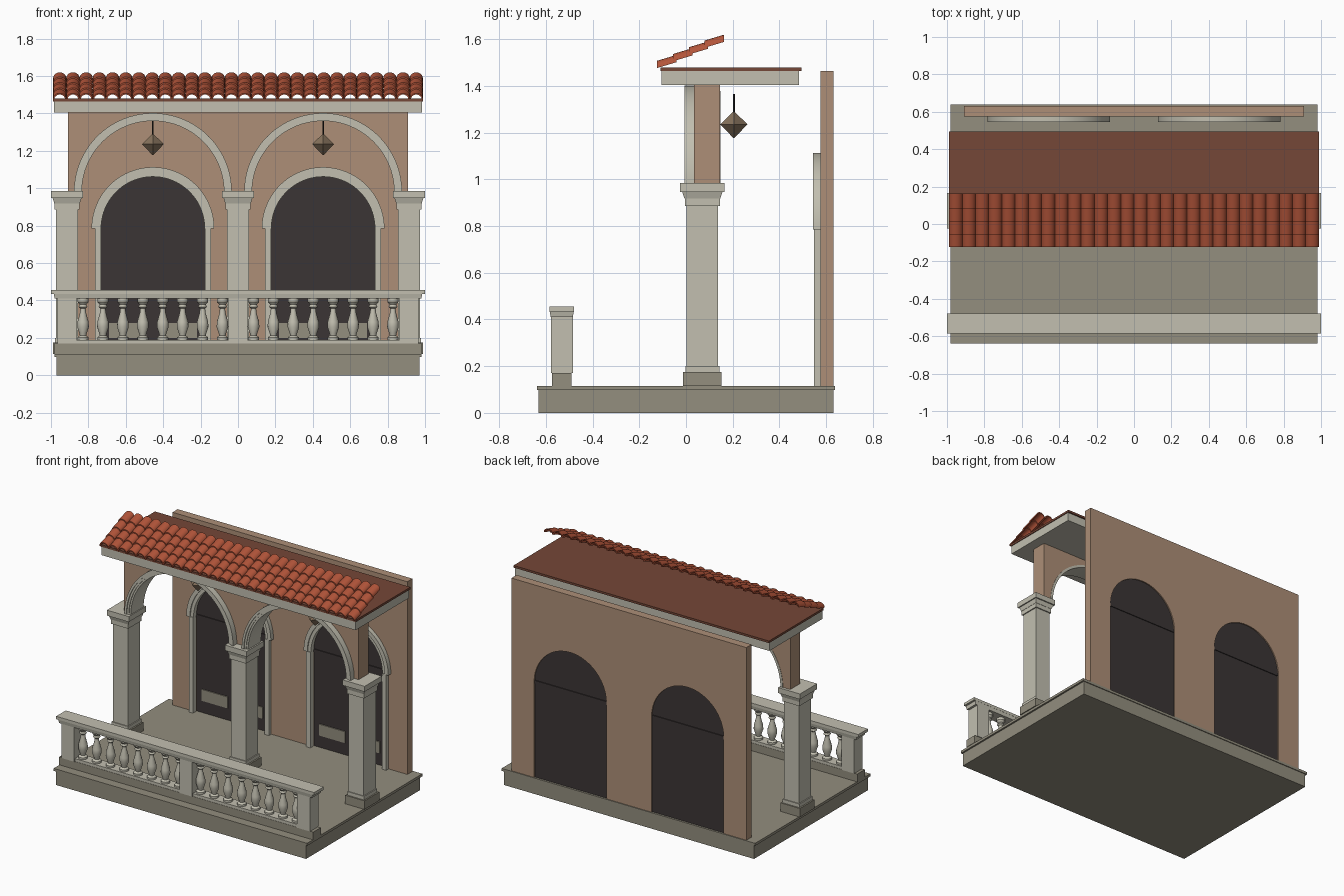
import bpy
import bmesh
from math import sin, cos, pi, radians

cube = bpy.data.objects.get("Cube")
if cube:
    bpy.data.objects.remove(cube, do_unlink=True)


def material(name, hexcode):
    def lin(c):
        return c / 12.92 if c <= 0.04045 else ((c + 0.055) / 1.055) ** 2.4
    col = [lin(int(hexcode[i:i + 2], 16) / 255) for i in (0, 2, 4)] + [1.0]
    m = bpy.data.materials.new(name)
    m.use_nodes = True
    m.diffuse_color = col
    bsdf = next(n for n in m.node_tree.nodes if n.type == "BSDF_PRINCIPLED")
    bsdf.inputs["Base Color"].default_value = col
    return m


STONE = material("pale stone", "C2BFB0")
DARK = material("grey stone", "938E7E")
WALL = material("tan plaster", "AD8F77")
TILE = material("terracotta", "B3553A")
BOARD = material("brown roof board", "754737")
DOOR = material("dark door", "3B3535")
METAL = material("black iron", "2A2624")
GLASS = material("bronze lantern", "86725C")


def finish(name, bm, mat, smooth=False):
    bmesh.ops.recalc_face_normals(bm, faces=bm.faces[:])
    me = bpy.data.meshes.new(name)
    bm.to_mesh(me)
    bm.free()
    me.materials.append(mat)
    ob = bpy.data.objects.new(name, me)
    bpy.context.collection.objects.link(ob)
    if smooth:
        bpy.ops.object.select_all(action="DESELECT")
        ob.select_set(True)
        bpy.context.view_layer.objects.active = ob
        bpy.ops.object.shade_smooth_by_angle(angle=radians(35))
    return ob


def add_prism(bm, pts, y0, y1, slope=0.0):
    """Extrude an x/z outline along y, optionally rising with y."""
    f = bm.faces.new([bm.verts.new((x, y0, z)) for x, z in pts])
    new = bmesh.ops.extrude_face_region(bm, geom=[f])["geom"]
    for v in new:
        if isinstance(v, bmesh.types.BMVert):
            v.co.y = y1
            v.co.z += slope * (y1 - y0)


def prism(name, pts, y0, y1, mat, smooth=False):
    bm = bmesh.new()
    add_prism(bm, pts, y0, y1)
    return finish(name, bm, mat, smooth)


def block(name, cx, cy, hx, hy, z0, z1, mat, grow=0.0):
    """Box by centre and half sizes; grow widens the top."""
    bm = bmesh.new()
    bmesh.ops.create_cube(bm, size=2)
    for v in bm.verts:
        g = grow if v.co.z > 0 else 0
        v.co = (cx + v.co.x * (hx + g), cy + v.co.y * (hy + g), z1 if v.co.z > 0 else z0)
    return finish(name, bm, mat)


def arc(cx, cz, rx, rz, n):
    """Half ellipse from left to right over the top."""
    return [(cx - rx * cos(pi * i / n), cz + rz * sin(pi * i / n)) for i in range(n + 1)]


def band(cx, cz, r0, r1, n=40):
    return arc(cx, cz, r1, r1, n) + arc(cx, cz, r0, r0, n)[::-1]


def lathe(name, profile, cx, cy, mat, n, smooth, turn=0.0):
    bm = bmesh.new()
    rings = [[bm.verts.new((cx + r * cos(turn + 2 * pi * i / n),
                            cy + r * sin(turn + 2 * pi * i / n), z)) for i in range(n)]
             for r, z in profile]
    for a, b in zip(rings, rings[1:]):
        for i in range(n):
            j = (i + 1) % n
            bm.faces.new((a[i], a[j], b[j], b[i]))
    bm.faces.new(rings[0])
    bm.faces.new(rings[-1])
    return finish(name, bm, mat, smooth)


BAY = 0.455
FLOOR = 0.115

# Base and floor
block("base", 0, 0, 0.97, 0.632, 0, 0.097, DARK)
block("floor_slab", 0, 0, 0.982, 0.638, 0.097, FLOOR, DARK)

# Balustrade
RY = -0.532
block("balustrade_plinth", 0, RY, 0.985, 0.042, FLOOR, 0.17, DARK)
block("balustrade_bottom_rail", 0, RY, 0.96, 0.04, 0.17, 0.19, STONE)
block("balustrade_rail_moulding", 0, RY, 0.98, 0.047, 0.41, 0.435, STONE, 0.005)
block("balustrade_top_rail", 0, RY, 1.0, 0.053, 0.435, 0.455, STONE)
for label, x in (("right", -0.914), ("middle", 0), ("left", 0.914)):
    block(f"balustrade_post_{label}", x, RY, 0.05, 0.047, 0.17, 0.41, STONE)
turned = [(0.03, 0.19), (0.03, 0.203), (0.017, 0.213), (0.02, 0.225), (0.031, 0.258),
          (0.03, 0.285), (0.016, 0.335), (0.014, 0.357), (0.024, 0.366), (0.018, 0.378),
          (0.03, 0.393), (0.03, 0.412)]
for side in (-1, 1):
    for i in range(8):
        lathe("baluster", turned, side * (0.083 + i * 0.1065), RY, STONE, 14, True)

# Columns with stepped bases and capitals
CY = 0.07
for label, x in (("right", -0.914), ("middle", 0), ("left", 0.914)):
    block(f"column_base_{label}", x, CY, 0.075, 0.082, FLOOR, 0.175, DARK)
    block(f"column_foot_{label}", x, CY, 0.065, 0.073, 0.175, 0.2, STONE)
    block(f"column_shaft_{label}", x, CY, 0.058, 0.067, 0.2, 0.9, STONE)
    block(f"capital_collar_{label}", x, CY, 0.066, 0.075, 0.887, 0.918, STONE)
    block(f"capital_flare_{label}", x, CY, 0.068, 0.077, 0.918, 0.947, STONE, 0.009)
    block(f"capital_top_{label}", x, CY, 0.085, 0.095, 0.947, 0.985, STONE)


# Walls with arched openings
def arched_wall(name, half, z0, z1, spring, r, y0, y1):
    pts = [(-half, z0), (-half, z1), (half, z1), (half, z0)]
    for cx in (BAY, -BAY):
        notch = arc(cx, spring, r, r, 40)[::-1]
        if spring > z0:
            notch = [(cx + r, z0)] + notch + [(cx - r, z0)]
        pts += notch
    return prism(name, pts, y0, y1, WALL)


arched_wall("arcade_wall", 0.91, 0.98, 1.405, 0.985, 0.39, 0.035, 0.145)
arched_wall("back_wall", 0.91, FLOOR, 1.465, 0.785, 0.28, 0.575, 0.632)

for side, label in ((-1, "right"), (1, "left")):
    cx = side * BAY
    # Arcade arch lining and mouldings
    prism(f"arch_lining_{label}", band(cx, 0.98, 0.38, 0.398), 0.005, 0.147, STONE, True)
    prism(f"arch_moulding_{label}", band(cx, 0.98, 0.392, 0.408), 0.0, 0.036, STONE, True)
    prism(f"arch_outer_moulding_{label}", band(cx, 0.98, 0.406, 0.422), -0.007, 0.036, STONE, True)

    # Doorway: dark leaves, rails, kick plates
    door = [(cx - 0.282, FLOOR)] + arc(cx, 0.785, 0.282, 0.282, 40) + [(cx + 0.282, FLOOR)]
    prism(f"door_{label}", door, 0.59, 0.624, DOOR)
    block(f"door_transom_{label}", cx, 0.607, 0.279, 0.023, 0.772, 0.795, DOOR)
    block(f"door_meeting_stile_{label}", cx, 0.588, 0.008, 0.005, FLOOR, 0.785, DOOR)
    for leaf in (-1, 1):
        block(f"door_kick_plate_{label}", cx + leaf * 0.135, 0.587, 0.1, 0.004, 0.2, 0.28, DARK)
        block(f"door_jamb_{label}", cx + leaf * 0.294, 0.566, 0.016, 0.018, FLOOR, 0.785, STONE)
    prism(f"door_arch_inner_{label}", band(cx, 0.785, 0.277, 0.303), 0.553, 0.584, STONE, True)
    prism(f"door_arch_outer_{label}", band(cx, 0.785, 0.3, 0.328), 0.545, 0.584, STONE, True)

    # Hanging lantern
    lathe(f"lantern_{label}", [(0.003, 1.29), (0.058, 1.236), (0.003, 1.178)], cx, 0.205,
          GLASS, 4, False)
    lathe(f"lantern_rod_{label}", [(0.004, 1.285), (0.004, 1.365)], cx, 0.205, METAL, 8, True)

# Flat roof
block("roof_beam", 0, 0.19, 0.985, 0.295, 1.405, 1.465, STONE)
block("roof_board", 0, 0.193, 0.99, 0.302, 1.465, 1.48, BOARD)

# Rows of barrel tiles
bm = bmesh.new()
for row in range(4):
    y, z = -0.124 + row * 0.068, 1.477 + row * 0.029
    for k in range(28):
        x = (k - 13.5) * 0.0706
        shell = arc(x, z, 0.0355, 0.031, 10) + arc(x, z, 0.028, 0.024, 10)[::-1]
        add_prism(bm, shell, y, y + 0.083, 0.3)
finish("roof_tiles", bm, TILE, True)
